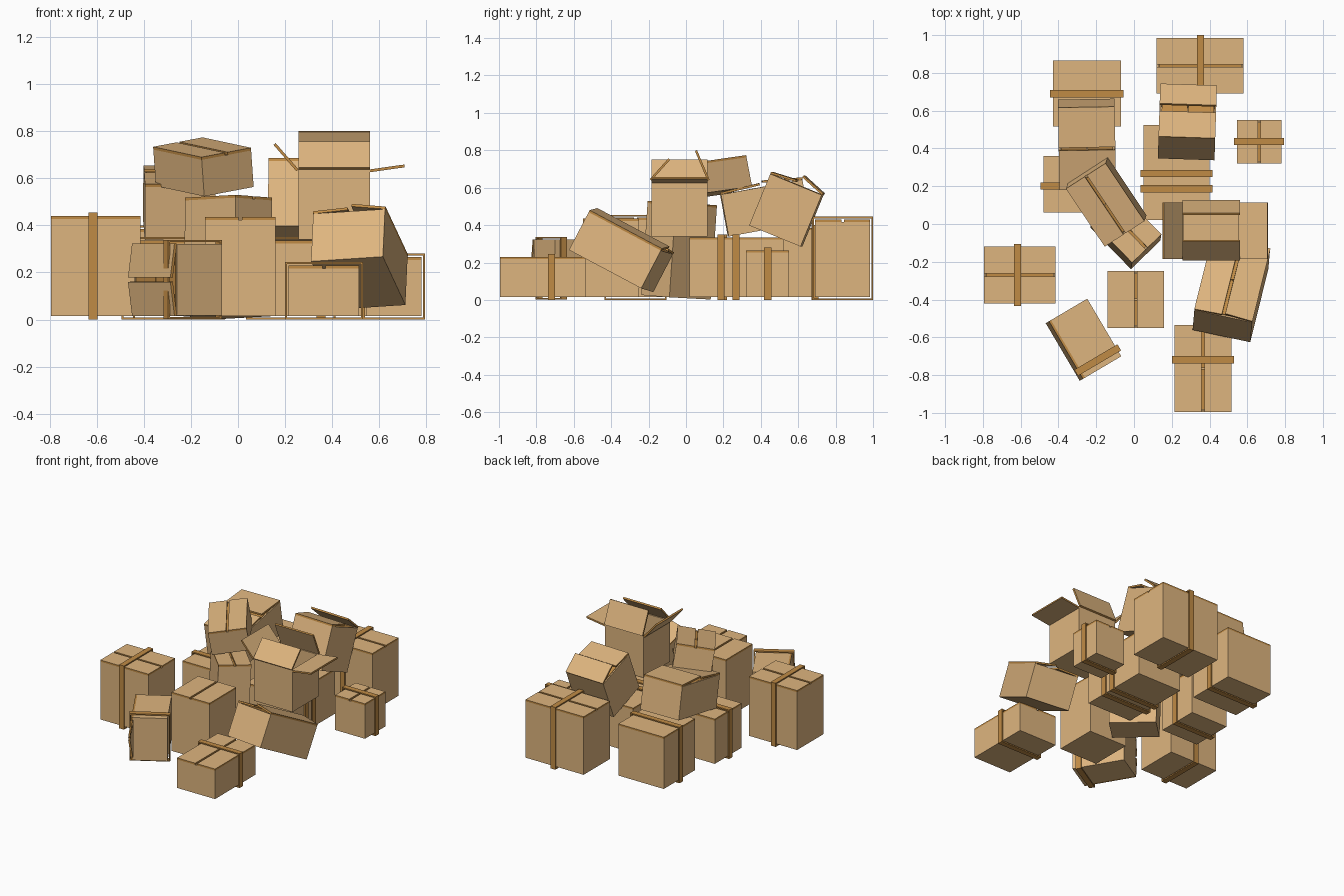
import bpy, bmesh
from math import radians
from mathutils import Matrix, Vector

if "Cube" in bpy.data.objects:
    bpy.data.objects.remove(bpy.data.objects["Cube"])

T = 0.012     # cardboard thickness
E = 0.015     # how far straps stand off the box
GAP = 0.007   # half of the seam gap


def material(name, rgb):
    m = bpy.data.materials.new(name)
    m.diffuse_color = (*rgb, 1)
    m.use_nodes = True
    m.node_tree.nodes["Principled BSDF"].inputs["Base Color"].default_value = m.diffuse_color
    return m


CARD = material("cardboard", (0.73, 0.46, 0.21))
TAPE = material("tape_and_cut_edges", (0.53, 0.26, 0.06))


def block(name, lo, hi, world, mats, open_axis=None, both=False, edges=False):
    """Box between two corners; optionally open along an axis and given wall thickness."""
    lo, hi = Vector(lo), Vector(hi)
    bm = bmesh.new()
    bmesh.ops.create_cube(bm, size=1)
    for v in bm.verts:
        v.co = Vector([lo[i] + (v.co[i] + 0.5) * (hi[i] - lo[i]) for i in range(3)])
    bm.normal_update()
    if edges:                                   # cut edges show the darker core
        for f in bm.faces:
            f.material_index = 0 if abs(f.normal.z) > 0.5 else 1
    if open_axis is not None:
        gone = [f for f in bm.faces if f.normal[open_axis] > 0.5
                or (both and f.normal[open_axis] < -0.5)]
        bmesh.ops.delete(bm, geom=gone, context='FACES')
    mesh = bpy.data.meshes.new(name)
    bm.to_mesh(mesh)
    bm.free()
    for m in mats:
        mesh.materials.append(m)
    ob = bpy.data.objects.new(name, mesh)
    bpy.context.collection.objects.link(ob)
    ob.matrix_world = world
    if open_axis is not None:
        mod = ob.modifiers.new("wall", 'SOLIDIFY')
        mod.thickness = T
        mod.offset = -1
    return ob


def flap(name, world, w, d, side, angle, length, inner=False):
    """Flap hinged on side 0 front, 1 right, 2 back, 3 left; angle 0 is closed."""
    pivot = [(0, 0), (w, 0), (w, d), (0, d)][side]
    wide = (w, d)[side % 2]
    m = (world @ Matrix.Translation((*pivot, -T))
         @ Matrix.Rotation(radians(90 * side), 4, 'Z')
         @ Matrix.Rotation(radians(angle), 4, 'X'))
    if inner:
        block(name, (T, T, -T), (wide - T, length, -0.001), m, [TAPE])
    else:
        block(name, (0, 0, 0), (wide, length, T), m, [CARD, TAPE], edges=True)


def box(name, corner, u, v, h, seam='u', lift=(0, 0), straps=(), open_flaps=None):
    """Carton from a corner of its top face, two top edges and a depth."""
    u, v = Vector(u), Vector(v)
    w, d = u.length, v.length
    z = u.cross(v).normalized()
    x = u.normalized()
    world = Matrix((x, z.cross(x), z)).transposed().to_4x4()
    world.translation = Vector(corner)
    block(name + "_body", (0, 0, -h), (w, d, -T), world, [CARD], open_axis=2)
    if open_flaps:
        for side, (angle, length) in enumerate(open_flaps):
            flap(f"{name}_open_flap_{side}", world, w, d, side, angle, length)
    else:
        outer, inner = ((0, 2), (1, 3)) if seam == 'u' else ((1, 3), (0, 2))
        span = {0: d, 2: d, 1: w, 3: w}
        for side, a in zip(outer, lift):
            flap(f"{name}_flap_{side}", world, w, d, side, a, span[side] / 2 - GAP)
        for side in inner:
            flap(f"{name}_inner_flap_{side}", world, w, d, side, 0,
                 span[side] / 2 - 0.002, inner=True)
    # straps run along u or v at a fraction of the other edge
    for n, (run, frac) in enumerate(straps):
        if run == 'u':
            lo, hi, ax = (-E, d * frac - 0.019, -h - E), (w + E, d * frac + 0.019, E), 1
        else:
            lo, hi, ax = (w * frac - 0.019, -E, -h - E), (w * frac + 0.019, d + E, E), 0
        block(f"{name}_strap_{n}", lo, hi, world, [TAPE], open_axis=ax, both=True)


def upright(name, x0, x1, y0, y1, top, **kw):
    box(name, (x0, y0, top), (x1 - x0, 0, 0), (0, y1 - y0, 0), top - E, **kw)


# cartons standing square on the floor
upright("left_box", -0.795, -0.415, -0.42, -0.12, 0.44, straps=[('v', 0.47)])
upright("back_left_box", -0.43, -0.07, 0.515, 0.865, 0.385, straps=[('u', 0.5)])
upright("back_right_box", 0.12, 0.58, 0.69, 0.985, 0.43, straps=[('v', 0.505)])
upright("small_right_box", 0.545, 0.78, 0.32, 0.55, 0.265, seam='v', straps=[('u', 0.51)])
upright("centre_box", 0.05, 0.40, 0.02, 0.525, 0.335, straps=[('u', 0.33), ('u', 0.49)])
upright("small_left_box", -0.48, -0.19, 0.06, 0.36, 0.335, straps=[('u', 0.47)])
upright("front_box", -0.14, 0.16, -0.55, -0.25, 0.435, seam='v')
upright("front_right_box", 0.215, 0.515, -0.995, -0.535, 0.23, seam='v', straps=[('u', 0.6)])

# open carton on the stack
box("open_box", (0.257, -0.185, 0.65), (0.303, 0, 0), (0, 0.3, 0), 0.31,
    open_flaps=[(48, 0.15), (172, 0.148), (67, 0.172), (131, 0.148)])

# leaning and tipped cartons
box("middle_tall_box", (-0.01, -0.205, 0.53), (0.155, 0.15, -0.012), (-0.215, 0.22, -0.012),
    0.505, seam='v')
box("top_left_box", (-0.155, -0.12, 0.69), (0.21, 0.135, 0.04), (-0.2, 0.31, 0.045),
    0.17, seam='v')
box("tilted_back_left_box", (-0.395, 0.18, 0.575), (0.30, 0.005, 0), (0.01, 0.435, 0.08),
    0.24, lift=(3, 6))
box("tilted_back_right_box", (0.13, 0.465, 0.685), (0.30, -0.01, 0), (0.01, 0.275, -0.113),
    0.31, lift=(5, 20))
box("side_lying_box", (-0.45, -0.515, 0.017), (0.18, -0.305, 0), (0, 0, 0.305),
    0.235, lift=(8, 8), straps=[('v', 0.87)])
box("leaning_front_right_box", (0.32, -0.45, 0.46), (0.305, -0.065, 0.02),
    (0.10, 0.385, -0.205), 0.24, seam='v', lift=(9, 3))
